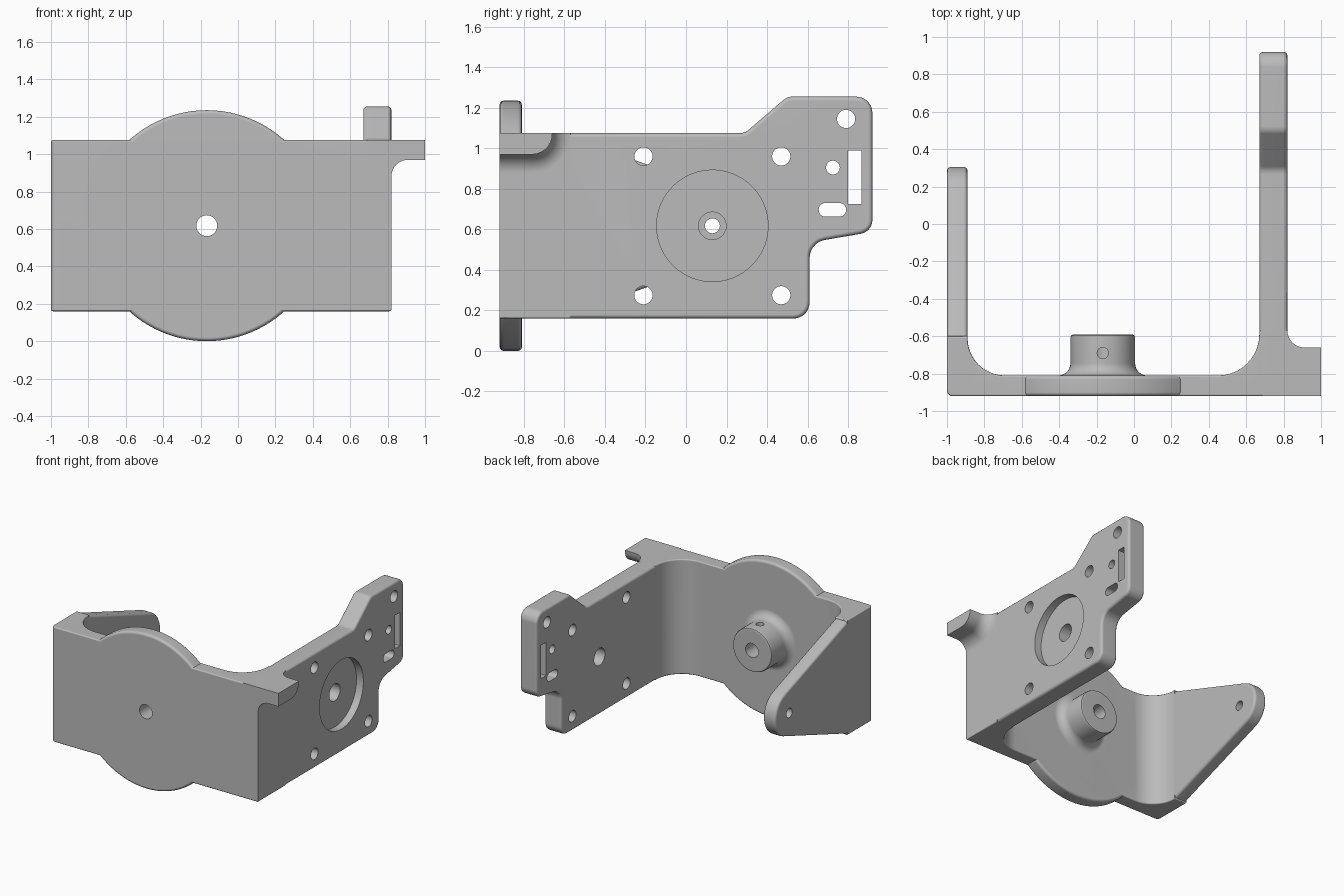
import bpy, bmesh, math
from mathutils import Vector

if "Cube" in bpy.data.objects:
    bpy.data.objects.remove(bpy.data.objects["Cube"])

MID_Z = 0.6175      # height of the shared centre line
HUB_X = -0.167      # x of the disc and boss
HOLE_Y = 0.13       # y of the pivot holes in both arms


def rounded(points, n=7):
    """2D outline from (u, v[, radius]) corners."""
    out = []
    for i, p in enumerate(points):
        c = Vector(p[:2])
        r = p[2] if len(p) > 2 else 0
        if not r:
            out.append(c)
            continue
        a = (Vector(points[i - 1][:2]) - c).normalized()
        b = (Vector(points[(i + 1) % len(points)][:2]) - c).normalized()
        half = a.angle(b) / 2
        t = r / math.tan(half)
        centre = c + (a + b).normalized() * (r / math.sin(half))
        s, e = c + a * t - centre, c + b * t - centre
        sweep = math.atan2(s.x * e.y - s.y * e.x, s.dot(e))
        for k in range(n + 1):
            q = sweep * k / n
            out.append(centre + Vector((s.x * math.cos(q) - s.y * math.sin(q),
                                        s.x * math.sin(q) + s.y * math.cos(q))))
    return out


def circle(u, v, r, n=48):
    return [Vector((u + r * math.cos(2 * math.pi * k / n),
                    v + r * math.sin(2 * math.pi * k / n))) for k in range(n)]


def place(outline, axis, d):
    if axis == 'x':
        return [(d, p.x, p.y) for p in outline]
    if axis == 'y':
        return [(p.x, d, p.y) for p in outline]
    return [(p.x, p.y, d) for p in outline]


def loft(name, rings, bevel=0):
    """Closed solid through matching rings, with optional rounded end rims."""
    bm = bmesh.new()
    vs = [[bm.verts.new(co) for co in ring] for ring in rings]
    n = len(vs[0])
    for lo, hi in zip(vs, vs[1:]):
        for k in range(n):
            bm.faces.new((lo[k], lo[(k + 1) % n], hi[(k + 1) % n], hi[k]))
    caps = [bm.faces.new(vs[0]), bm.faces.new(vs[-1])]
    bmesh.ops.recalc_face_normals(bm, faces=bm.faces[:])
    if bevel:
        rim = list({e for f in caps for e in f.edges})
        bmesh.ops.bevel(bm, geom=rim, offset=bevel, segments=3, profile=0.5,
                        affect='EDGES', clamp_overlap=True)
        bmesh.ops.recalc_face_normals(bm, faces=bm.faces[:])
    mesh = bpy.data.meshes.new(name)
    bm.to_mesh(mesh)
    bm.free()
    ob = bpy.data.objects.new(name, mesh)
    bpy.context.collection.objects.link(ob)
    return ob


def prism(name, outline, axis, a, b, bevel=0):
    return loft(name, [place(outline, axis, a), place(outline, axis, b)], bevel)


def combine(target, tool, op):
    mod = target.modifiers.new(op, 'BOOLEAN')
    mod.operation = op
    mod.solver = 'EXACT'
    mod.object = tool
    bpy.context.view_layer.objects.active = target
    bpy.ops.object.modifier_apply(modifier=mod.name)
    bpy.data.objects.remove(tool)


# front wall with the big inner corner fillets
bracket = prism("bracket", rounded([
    (-1, -0.92, 0.03), (0.82, -0.92), (0.82, -0.57), (0.67, -0.57),
    (0.67, -0.81, 0.22), (-0.89, -0.81, 0.2), (-0.89, -0.6), (-1, -0.6)], 10),
    'z', 0.16, 1.075, 0.02)

parts = []
# round disc in the front wall
parts.append(prism("disc", circle(HUB_X, MID_Z, MID_Z, 96), 'y', -0.92, -0.81, 0.02))

# tapered left arm
parts.append(prism("left_arm", rounded([
    (-0.85, 0.16), (-0.63, 0.16), (0.665, MID_Z, 0.18),
    (-0.63, 1.075), (-0.85, 1.075)], 16), 'x', -1, -0.89, 0.02))

# long right arm with raised end
parts.append(prism("right_arm", rounded([
    (-0.85, 0.16), (0.61, 0.16, 0.08), (0.61, 0.535, 0.09), (0.92, 0.588, 0.07),
    (0.92, 1.255, 0.08), (0.50, 1.255, 0.06), (0.29, 1.075, 0.06),
    (-0.85, 1.075)]), 'x', 0.67, 0.82, 0.02))

# boss on the inner side, with flared base and chamfered end
steps = [(0.238, -0.86)]
for k in range(9):
    q = math.pi / 2 * k / 8
    steps.append((0.238 - 0.065 * math.sin(q), -0.745 - 0.065 * math.cos(q)))
steps += [(0.173, -0.607), (0.168, -0.595), (0.157, -0.59)]
parts.append(loft("boss", [place(circle(HUB_X, MID_Z, r), 'y', y) for r, y in steps]))

# side tab, flaring into the right arm
sections = [(0.69, 0.09)]
for k in range(9):
    q = math.pi / 2 * k / 8
    sections.append((0.82 + 0.09 * (1 - math.cos(q)), 0.09 * (1 - math.sin(q))))
sections.append((1.0, 0.0))
parts.append(loft("side_tab", [place(rounded([
    (-0.92, 0.97 - o), (-0.66 + o, 0.97 - o, 0.1 + o),
    (-0.66 + o, 1.075), (-0.92, 1.075)]), 'x', x) for x, o in sections]))

for part in parts:
    combine(bracket, part, 'UNION')

# holes through the right arm
cuts = [circle(y, z, r, 32) for y, z, r in [
    (-0.21, 0.96, 0.045), (0.47, 0.96, 0.045), (-0.21, 0.275, 0.045),
    (0.47, 0.275, 0.045), (0.79, 1.145, 0.045), (0.725, 0.905, 0.034),
    (HOLE_Y, MID_Z, 0.068)]]
cuts.append(rounded([(0.80, 0.725), (0.865, 0.725), (0.865, 0.99), (0.80, 0.99)]))
cuts.append(rounded([(0.655, 0.663, 0.032), (0.79, 0.663, 0.032),
                     (0.79, 0.73, 0.032), (0.655, 0.73, 0.032)]))
cutters = [prism("cutter", c, 'x', 0.6, 0.9) for c in cuts]
# round recess, left pivot hole, boss bore, set screw hole
cutters.append(prism("cutter", circle(HOLE_Y, MID_Z, 0.275, 72), 'x', 0.76, 0.9))
cutters.append(prism("cutter", circle(HOLE_Y, MID_Z, 0.037, 32), 'x', -1.1, -0.8))
cutters.append(prism("cutter", circle(HUB_X, MID_Z, 0.056, 32), 'y', -1.0, -0.5))
cutters.append(prism("cutter", circle(HUB_X, -0.69, 0.03, 24), 'z', MID_Z, 0.85))
for cutter in cutters:
    combine(bracket, cutter, 'DIFFERENCE')

# single grey colour
grey = bpy.data.materials.new("plain_grey")
grey.diffuse_color = (0.5, 0.5, 0.5, 1)
grey.use_nodes = True
grey.node_tree.nodes["Principled BSDF"].inputs["Base Color"].default_value = grey.diffuse_color
bracket.data.materials.clear()
bracket.data.materials.append(grey)
for poly in bracket.data.polygons:
    poly.material_index = 0

# smooth rounded edges, flat large faces
bpy.ops.object.select_all(action='DESELECT')
bracket.select_set(True)
bpy.context.view_layer.objects.active = bracket
bpy.ops.object.shade_smooth_by_angle(angle=math.radians(35))
weighted = bracket.modifiers.new("even_shading", 'WEIGHTED_NORMAL')
weighted.keep_sharp = True
